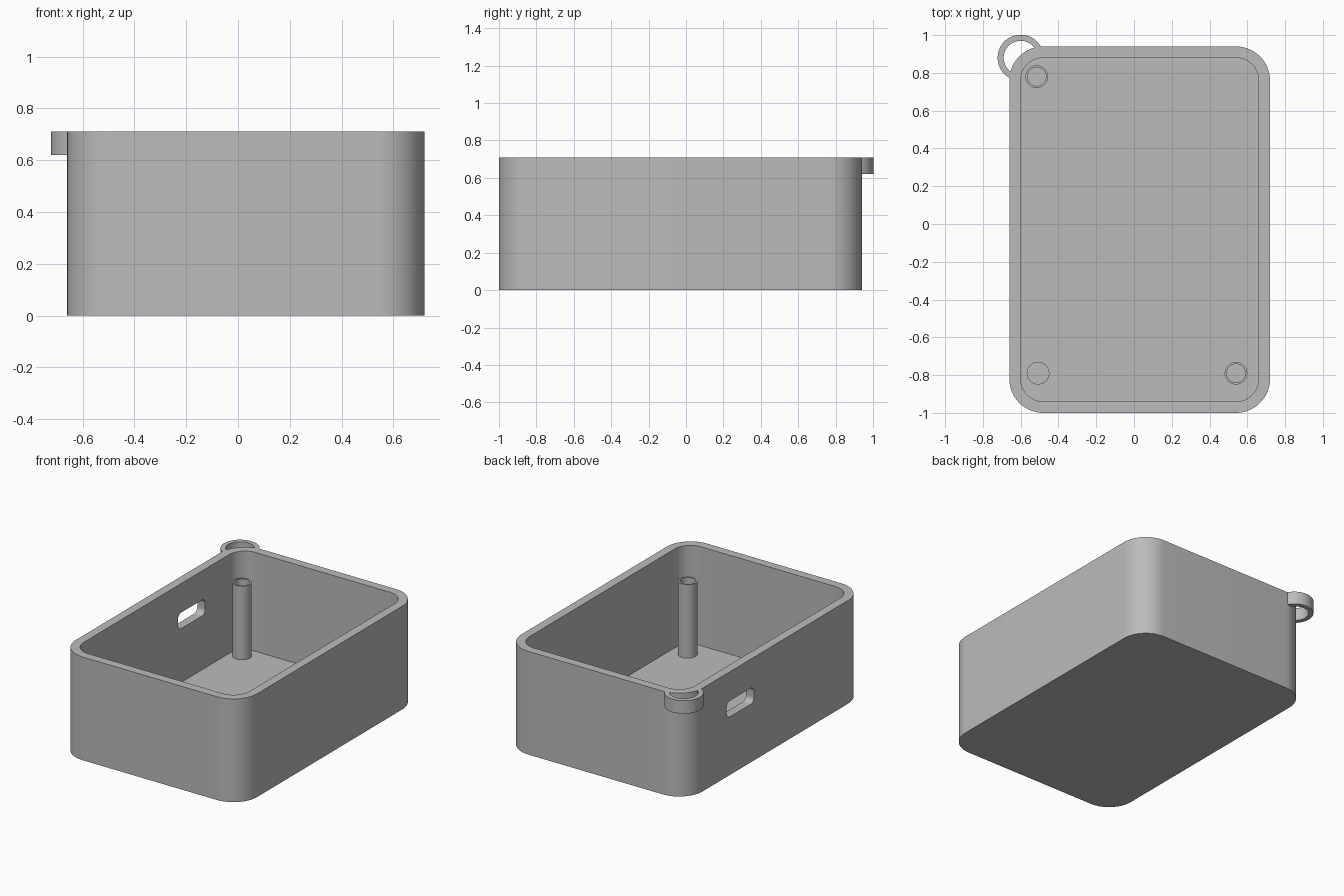
import bpy, bmesh, math
from mathutils import Matrix, Vector

if "Cube" in bpy.data.objects:
    bpy.data.objects.remove(bpy.data.objects["Cube"])

grey = bpy.data.materials.new("plain_grey")
grey.use_nodes = True
grey.diffuse_color = (0.5, 0.5, 0.5, 1)
grey.node_tree.nodes["Principled BSDF"].inputs["Base Color"].default_value = grey.diffuse_color


def rounded_rect(x0, x1, y0, y1, r, steps=16):
    """Outline of a rounded rectangle, counter-clockwise."""
    corners = [(x1 - r, y1 - r), (x0 + r, y1 - r), (x0 + r, y0 + r), (x1 - r, y0 + r)]
    pts = []
    for i, (cx, cy) in enumerate(corners):
        for k in range(steps + 1):
            a = (i + k / steps) * math.pi / 2
            pts.append((cx + r * math.cos(a), cy + r * math.sin(a)))
    return pts


def circle(cx, cy, r, steps=48):
    angles = [2 * math.pi * k / steps for k in range(steps)]
    return [(cx + r * math.cos(a), cy + r * math.sin(a)) for a in angles]


def loft(name, sections, closed=False):
    """Skin a series of (outline, height) sections; cap the ends unless closed."""
    bm = bmesh.new()
    loops = [[bm.verts.new((x, y, z)) for x, y in pts] for pts, z in sections]
    pairs = list(zip(loops, loops[1:]))
    if closed:
        pairs.append((loops[-1], loops[0]))
    else:
        bm.faces.new(loops[0])
        bm.faces.new(loops[-1])
    for a, b in pairs:
        n = len(a)
        for i in range(n):
            j = (i + 1) % n
            bm.faces.new((a[i], a[j], b[j], b[i]))
    bmesh.ops.recalc_face_normals(bm, faces=bm.faces)
    mesh = bpy.data.meshes.new(name)
    bm.to_mesh(mesh)
    bm.free()
    mesh.materials.append(grey)
    obj = bpy.data.objects.new(name, mesh)
    bpy.context.collection.objects.link(obj)
    return obj


def activate(obj):
    bpy.ops.object.select_all(action='DESELECT')
    obj.select_set(True)
    bpy.context.view_layer.objects.active = obj


def cut(obj, cutter):
    """Subtract the cutter and discard it."""
    cutter.hide_render = True
    mod = obj.modifiers.new("cut", 'BOOLEAN')
    mod.operation = 'DIFFERENCE'
    mod.solver = 'EXACT'
    mod.object = cutter
    activate(obj)
    bpy.ops.object.modifier_apply(modifier=mod.name)
    bpy.data.objects.remove(cutter)


HEIGHT, FLOOR, POST_TOP = 0.71, 0.03, 0.535
outer = rounded_rect(-0.66, 0.72, -1.0, 0.94, 0.18)
inner = rounded_rect(-0.60, 0.66, -0.94, 0.88, 0.12)

# Open-topped box
box = loft("box_body", [(outer, 0), (outer, HEIGHT), (inner, HEIGHT), (inner, FLOOR)])

# Cable slot through the right wall: drawn flat, then stood up along x
slot = loft("slot_cutter", [(rounded_rect(0.205, 0.5, 0.4, 0.51, 0.035, 8), z) for z in (-0.8, -0.5)])
slot.data.transform(Matrix(((0, 0, 1, 0), (1, 0, 0, 0), (0, 1, 0, 0), (0, 0, 0, 1))))
cut(box, slot)

# Keyring loop on the back right corner, trimmed to the box wall
hoop, hole = circle(-0.60, 0.88, 0.122, 64), circle(-0.60, 0.88, 0.09, 64)
ring = loft("corner_loop", [(hoop, 0.62), (hoop, HEIGHT), (hole, HEIGHT), (hole, 0.62)], closed=True)
cut(ring, loft("loop_trimmer", [(outer, 0.5), (outer, 0.9)]))

# Two hollow screw posts and one solid post
parts = [box, ring]
for name, x, y, hollow in (("back_right_post", -0.515, 0.78, True),
                           ("front_left_post", 0.54, -0.79, True),
                           ("front_right_post", -0.508, -0.79, False)):
    wall, bore = circle(x, y, 0.06), circle(x, y, 0.049)
    sections = [(wall, FLOOR - 0.01), (wall, POST_TOP)]
    if hollow:
        sections += [(bore, POST_TOP), (bore, FLOOR + 0.005)]
    parts.append(loft(name, sections))

for part in parts:
    activate(part)
    bpy.ops.object.shade_smooth_by_angle(angle=math.radians(30))
